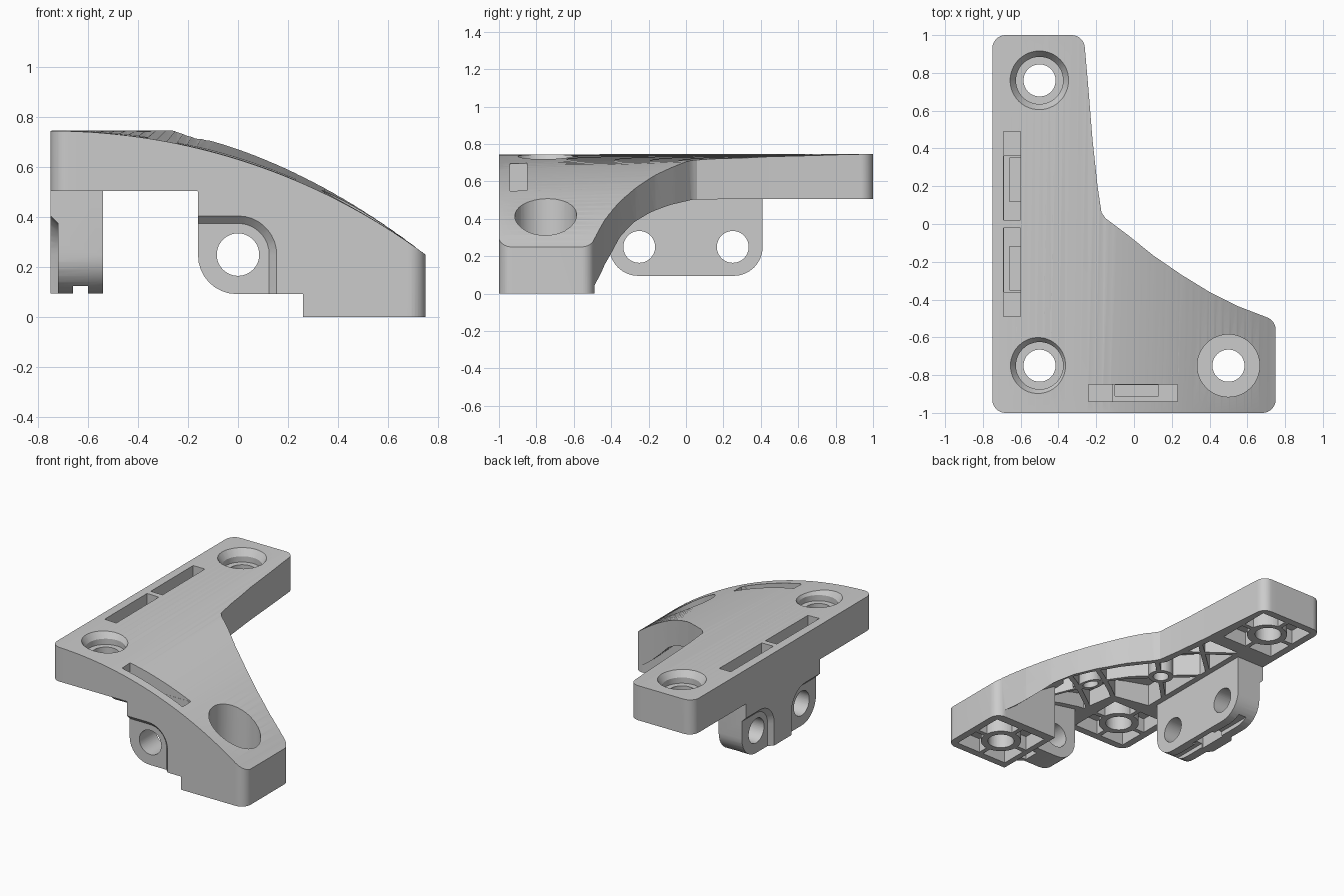
import bpy, bmesh, math
from math import sin, cos, pi, sqrt

if "Cube" in bpy.data.objects:
    bpy.data.objects.remove(bpy.data.objects["Cube"])

grey = bpy.data.materials.new("plain_grey")
grey.diffuse_color = (0.6, 0.6, 0.6, 1)
grey.use_nodes = True
grey.node_tree.nodes["Principled BSDF"].inputs["Base Color"].default_value = grey.diffuse_color


def loft(name, ring_a, ring_b):
    """Closed solid between two matching rings of points."""
    bm = bmesh.new()
    a = [bm.verts.new(p) for p in ring_a]
    b = [bm.verts.new(p) for p in ring_b]
    n = len(a)
    bm.faces.new(list(reversed(a)))
    bm.faces.new(b)
    for i in range(n):
        j = (i + 1) % n
        bm.faces.new((a[i], a[j], b[j], b[i]))
    bmesh.ops.triangulate(bm, faces=bm.faces[:])
    if bm.calc_volume(signed=True) < 0:
        bmesh.ops.reverse_faces(bm, faces=bm.faces[:])
    me = bpy.data.meshes.new(name)
    bm.to_mesh(me)
    bm.free()
    me.materials.append(grey)
    ob = bpy.data.objects.new(name, me)
    bpy.context.collection.objects.link(ob)
    return ob


def arc(cx, cy, r, a0, a1, n=8):
    return [(cx + r * cos(math.radians(a0 + (a1 - a0) * i / n)),
             cy + r * sin(math.radians(a0 + (a1 - a0) * i / n))) for i in range(n + 1)]


def prism(name, pts, lo, hi, axis="z"):
    put = {"x": lambda p, d: (d, p[0], p[1]),
           "y": lambda p, d: (p[0], d, p[1]),
           "z": lambda p, d: (p[0], p[1], d)}[axis]
    return loft(name, [put(p, lo) for p in pts], [put(p, hi) for p in pts])


def box(x0, x1, y0, y1, z0, z1):
    return prism("box", [(x0, y0), (x1, y0), (x1, y1), (x0, y1)], z0, z1)


def cyl(c, r, lo, hi, r2=None):
    return loft("cylinder", [(*p, lo) for p in arc(*c, r, 0, 352.5, 47)],
                [(*p, hi) for p in arc(*c, r2 or r, 0, 352.5, 47)])


def bar(p, q, w=0.03):
    dx, dy = q[0] - p[0], q[1] - p[1]
    k = w / 2 / math.hypot(dx, dy)
    nx, ny = -dy * k, dx * k
    return prism("rib", [(p[0] + nx, p[1] + ny), (q[0] + nx, q[1] + ny),
                         (q[0] - nx, q[1] - ny), (p[0] - nx, p[1] - ny)], -0.5, 1.2)


def measure(me):
    """Triangulate a mesh; give its volume and count of open edges."""
    bm = bmesh.new()
    bm.from_mesh(me)
    bmesh.ops.triangulate(bm, faces=bm.faces[:])
    vol = bm.calc_volume(signed=True)
    bad = sum(len(e.link_faces) != 2 for e in bm.edges)
    bm.to_mesh(me)
    bm.free()
    return vol, bad


def boolean(ob, tools, op):
    """Apply tools in turn, keeping the cleanest plausible result."""
    for t in tools:
        v0, vt = measure(ob.data)[0], measure(t.data)[0]
        lo, hi = {"UNION": (max(v0, vt), v0 + vt), "DIFFERENCE": (v0 - vt, v0),
                  "INTERSECT": (1e-6, min(v0, vt))}[op]
        start, best, best_score = ob.data, ob.data, 1e9
        for solver in ("MANIFOLD", "EXACT"):
            ob.data = start.copy()
            m = ob.modifiers.new("cut", "BOOLEAN")
            m.operation, m.object, m.solver = op, t, solver
            bpy.context.view_layer.update()
            dg = bpy.context.evaluated_depsgraph_get()
            me = bpy.data.meshes.new_from_object(ob.evaluated_get(dg))
            ob.modifiers.remove(m)
            v, bad = measure(me)
            score = bad + (1000 if abs(v - v0) < 1e-8 else 0)
            if lo - 1e-4 <= v <= hi + 1e-4 and score < best_score:
                best, best_score = me, score
            if best_score == 0:
                break
        ob.data = best
        bpy.data.objects.remove(t)
    return ob


# Top surface: circular arc at the front edge, fuller crown at the back
def top(x, y):
    x = min(max(x, -0.75), 0.78)
    front = 0.745 - 2.52 + sqrt(2.52 ** 2 - (x + 0.75) ** 2)
    back = min(0.747, front + 0.088 * max(0, sin(pi * (x + 0.75) / 1.5)))
    return front + (back - front) * (y + 1) / 2


UNDER = [(-0.8, .505), (-0.17, .505), (0, .475), (.15, .43), (.27, .38), (.38, .31),
         (.47, .225), (.6, .11), (.78, -.02)]


def under(x):
    for (xa, za), (xb, zb) in zip(UNDER, UNDER[1:]):
        if x <= xb:
            return za + (zb - za) * (x - xa) / (xb - xa)
    return UNDER[-1][1]


def slab(x0, x1, y0, y1, drop, bottom, n=40):
    xs = [x0 + (x1 - x0) * i / n for i in range(n + 1)]
    ring = lambda y: ([(x, y, top(x, y) - drop) for x in xs]
                      + [(x, y, max(0, bottom(x))) for x in reversed(xs)])
    return loft("bracket_body", ring(y0), ring(y1))


# Main curved slab, foot, and two mounting lugs
body = slab(-0.8, 0.78, -1.05, 1.05, 0, under)
foot = slab(0.26, 0.775, -1.04, -0.49, 0.02, lambda x: 0)
front_pts = arc(-0.005, 0.247, 0.155, 180, 270) + [(.3, .092), (.3, .48), (-.16, .6)]
front_lug = prism("front_lug", front_pts, -1.03, -0.79, "y")
side_pts = (arc(-0.255, 0.25, 0.155, 180, 270) + arc(0.255, 0.25, 0.155, 270, 360)
            + [(.41, .6), (-.41, .6)])
side_lug = prism("side_lug", side_pts, -0.79, -0.54, "x")
boolean(body, [foot, front_lug, side_lug], "UNION")

# Trim everything to the rounded plan outline
edge = [(.55, -.435), (.4, -.36), (.25, -.268), (.1, -.165), (-.03, -.06), (-.15, .03),
        (-.172, .06), (-.193, .2), (-.22, .45), (-.24, .7)]
outline = (arc(-.68, -.93, .07, 180, 270) + arc(.68, -.93, .07, 270, 360)
           + arc(.68, -.56, .07, 0, 68) + edge
           + arc(-.33, .93, .07, 0, 90) + arc(-.68, .93, .07, 90, 180))
boolean(body, [prism("outline", outline, -0.01, 1.2)], "INTERSECT")

cuts = []

# Screw bores: two shallow countersinks and one deep bore
for c, seat, rim in (((-.5, .76), .66, .7), ((-.5, -.75), .66, .7), ((.5, -.75), .17, None)):
    cuts.append(cyl(c, .085, -.2, 1.2))
    if rim:
        cuts.append(cyl(c, .125, seat, 1.2))
        cuts.append(cyl(c, .125, rim, .76, r2=.165))
    else:
        cuts.append(cyl(c, .165, seat, 1.2))

# Hollow pads with a tube and four spokes under each screw
for c, z in (((-.5, .75), .505), ((-.5, -.75), .505), ((.5, -.75), 0)):
    x, y = c
    pocket = box(x - .2, x + .2, y - .2, y + .2, z - .06, z + .1)
    keep = [cyl(c, .13, -.5, 1.2)]
    keep += [bar((x + .11 * i, y + .11 * j), (x + .25 * i, y + .25 * j))
             for i, j in ((1, 0), (-1, 0), (0, 1), (0, -1))]
    cuts.append(boolean(pocket, keep, "DIFFERENCE"))

# Ribbed hollow under the slab
plan = [(-.5, -.45), (-.24, -.5), (-.2, -.75), (.21, -.75), (.23, -.44), (.3, -.36),
        (.2, -.29), (.05, -.185), (-.08, -.08), (-.2, .02), (-.225, .06),
        (-.25, .3), (-.27, .45), (-.5, .45)]
hollow = prism("hollow", plan, -0.1, 1.2)
boolean(hollow, [slab(-0.7, 0.7, -1, 1, 0.08, lambda x: 0.1)], "INTERSECT")
ribs = [bar((-.55, .46), (-.2, .2)), bar((-.55, .1), (-.2, .42)),
        bar((-.55, .1), (.1, -.5)), bar((-.55, -.35), (-.15, .05)),
        bar((-.3, -.55), (.15, -.2)), bar((-.25, -.75), (.3, -.3)),
        bar((-.05, -.4), (.25, -.78)),
        cyl((-.32, -.11), .08, -.5, 1.2), cyl((.0, -.44), .08, -.5, 1.2)]
boolean(hollow, ribs, "DIFFERENCE")
cuts.append(hollow)
cuts += [cyl((-.32, -.11), .05, .3, .62), cyl((0, -.44), .05, .2, .56)]


# Lug holes, tapered recesses around them, and slots above them
def recess_ring(r):
    return [(-.3, -.3), (-.3, r), (-.01, r)] + arc(0, 0, r, 80, 0) + [(r, -.3)]


def lug_cuts(put):
    """put maps (along lug, depth from outer face, height) to space."""
    def rect(u0, u1, d0, d1, z):
        pts = [(u0, d0), (u1, d0), (u1, d1), (u0, d1)]
        return loft("slot", [put(u, d, z) for u, d in pts], [put(u, d, 1.2) for u, d in pts])
    rings = [[put(u, d, .25 + v) for u, v in recess_ring(r)]
             for d, r in ((-.01, .165), (.03, .125))]
    hole = [[put(u, d, .25 + v) for u, v in arc(0, 0, .085, 0, 352.5, 47)]
            for d in (-.05, .26)]
    return [loft("recess", *rings), loft("hole", *hole),
            rect(-.24, .23, .06, .15, .55), rect(-.11, .229, .061, .149, .44),
            rect(-.1, .13, .09, .148, .36)]


cuts += lug_cuts(lambda u, d, z: (u, -1 + d, z))
for s in (1, -1):
    cuts += lug_cuts(lambda u, d, z: (-.75 + d, s * (.25 - u), z))

# Groove and hollow along the bottom of the side lug, hollow in the front lug
cuts += [box(-.66, -.6, -.5, .5, 0, .125), box(-.67, -.58, -.1, .1, .05, .4),
         box(.12, .22, -.95, -.84, .05, .3)]
boolean(body, cuts, "DIFFERENCE")

bpy.ops.object.select_all(action="DESELECT")
body.select_set(True)
bpy.context.view_layer.objects.active = body
bpy.ops.object.shade_smooth_by_angle(angle=math.radians(25))
